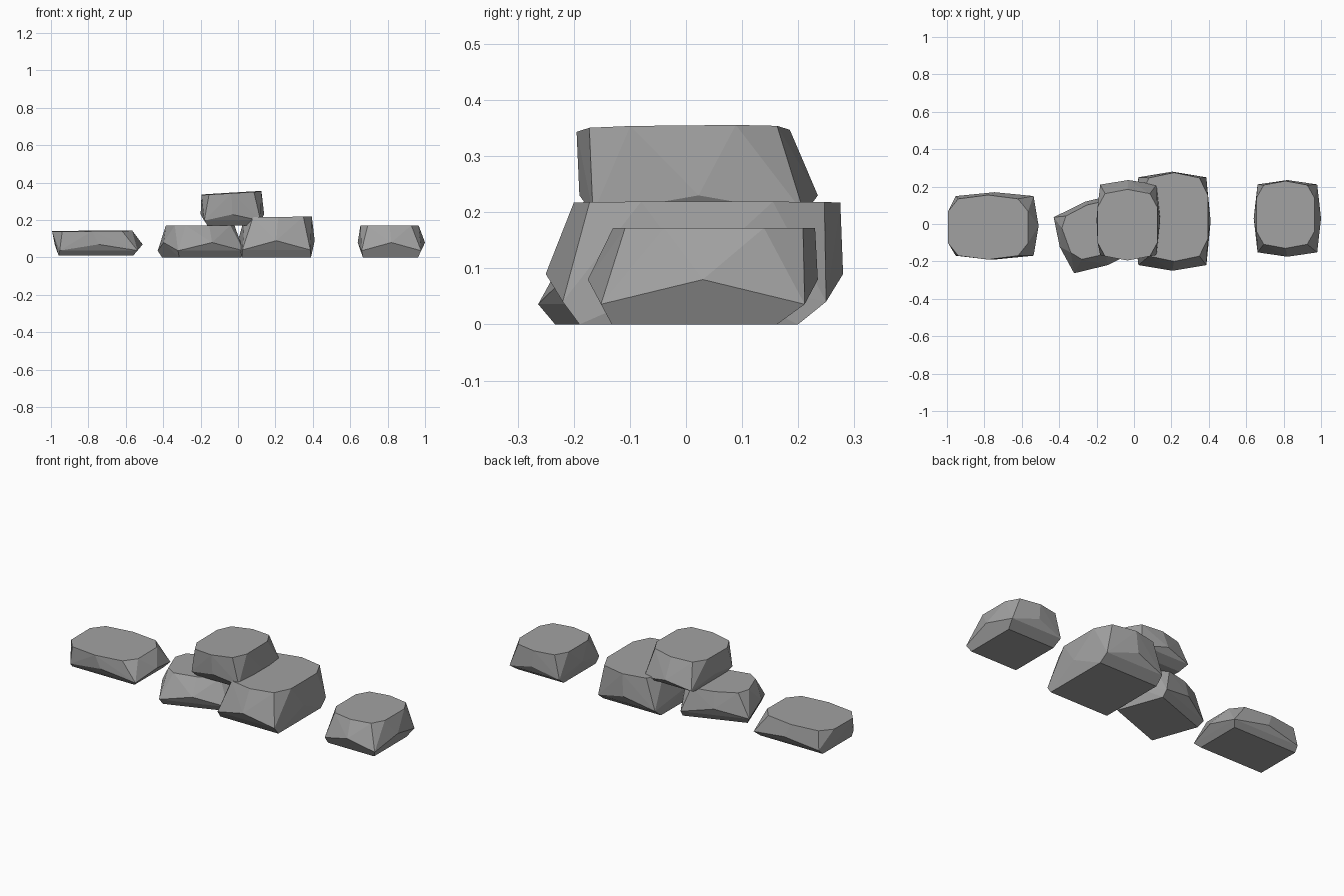
import bpy
import bmesh
from math import cos, sin, tau, radians, copysign
from mathutils import Matrix, Vector

if "Cube" in bpy.data.objects:
    bpy.data.objects.remove(bpy.data.objects["Cube"], do_unlink=True)

stone = bpy.data.materials.new("stone grey")
stone.use_nodes = True
GREY = (0.36, 0.36, 0.36, 1)
stone.diffuse_color = GREY
stone.node_tree.nodes["Principled BSDF"].inputs["Base Color"].default_value = GREY


def ring(bounds, z, count, power, drop=0.0, start=0.0):
    """Rounded rectangle of points; low power is squarer, drop lowers the corners."""
    x0, x1, y0, y1 = bounds
    points = []
    for i in range(count):
        a = start + tau * i / count
        c, s = cos(a), sin(a)
        u = copysign(abs(c) ** power, c) if abs(c) > 1e-6 else 0
        v = copysign(abs(s) ** power, s) if abs(s) > 1e-6 else 0
        points.append(Vector(((x0 + x1) / 2 + u * (x1 - x0) / 2,
                              (y0 + y1) / 2 + v * (y1 - y0) / 2,
                              z - drop * abs(sin(2 * a)))))
    return points


def rock(name, base, waist, top, heights, tilt=(0, 0), spin=0, pivot=(0, 0)):
    """Chiselled boulder: hull of a square base, a bulging waist and a rounded top."""
    z0, z1, z2 = heights
    points = ring(base, z0, 4, 0.15, start=tau / 8)
    points += ring(waist, z1, 8, 0.35, drop=(z1 - z0) * 0.55)
    crown = ring(top, z2, 10, 0.6, start=tau / 20)
    cx, cy = (top[0] + top[1]) / 2, (top[2] + top[3]) / 2
    for p in crown:
        p.z += (p.x - cx) * tilt[0] + (p.y - cy) * tilt[1]
    points += crown

    bm = bmesh.new()
    for p in points:
        bm.verts.new(p)
    hull = bmesh.ops.convex_hull(bm, input=bm.verts)
    loose = {v for v in hull["geom_interior"] + hull["geom_unused"]
             if isinstance(v, bmesh.types.BMVert) and v.is_valid}
    bmesh.ops.delete(bm, geom=list(loose), context="VERTS")
    bmesh.ops.dissolve_limit(bm, angle_limit=radians(2), verts=bm.verts, edges=bm.edges)
    shift = Matrix.Translation((pivot[0], pivot[1], 0))
    bmesh.ops.transform(bm, matrix=shift @ Matrix.Rotation(radians(spin), 4, "Z"),
                        verts=bm.verts)
    bmesh.ops.recalc_face_normals(bm, faces=bm.faces)
    mesh = bpy.data.meshes.new(name)
    bm.to_mesh(mesh)
    bm.free()
    mesh.materials.append(stone)
    bpy.context.collection.objects.link(bpy.data.objects.new(name, mesh))


# Flat slab lying apart on the right
rock("flat_rock", (-0.97, -0.55, -0.15, 0.13), (-0.98, -0.51, -0.19, 0.17),
     (-1, -0.56, -0.19, 0.155), (0.01, 0.07, 0.142), tilt=(0.01, 0.01))

# Two boulders side by side carrying the pile
rock("turned_rock", (-0.18, 0.19, -0.14, 0.14), (-0.21, 0.21, -0.18, 0.18),
     (-0.17, 0.18, -0.12, 0.16), (0, 0.08, 0.172), spin=20, pivot=(-0.2, -0.05))
rock("large_rock", (0.01, 0.4, -0.2, 0.21), (0, 0.41, -0.25, 0.28),
     (0.03, 0.4, -0.2, 0.275), (0, 0.09, 0.217), tilt=(0.01, 0))

# Boulder resting across the two
rock("top_rock", (-0.17, 0.11, -0.15, 0.17), (-0.2, 0.14, -0.19, 0.235),
     (-0.2, 0.13, -0.195, 0.185), (0.17, 0.23, 0.345), tilt=(0.06, 0.01))

# Small boulder lying apart on the left
rock("small_rock", (0.66, 0.97, -0.14, 0.17), (0.64, 1, -0.175, 0.235),
     (0.65, 0.97, -0.13, 0.23), (0, 0.08, 0.172))
